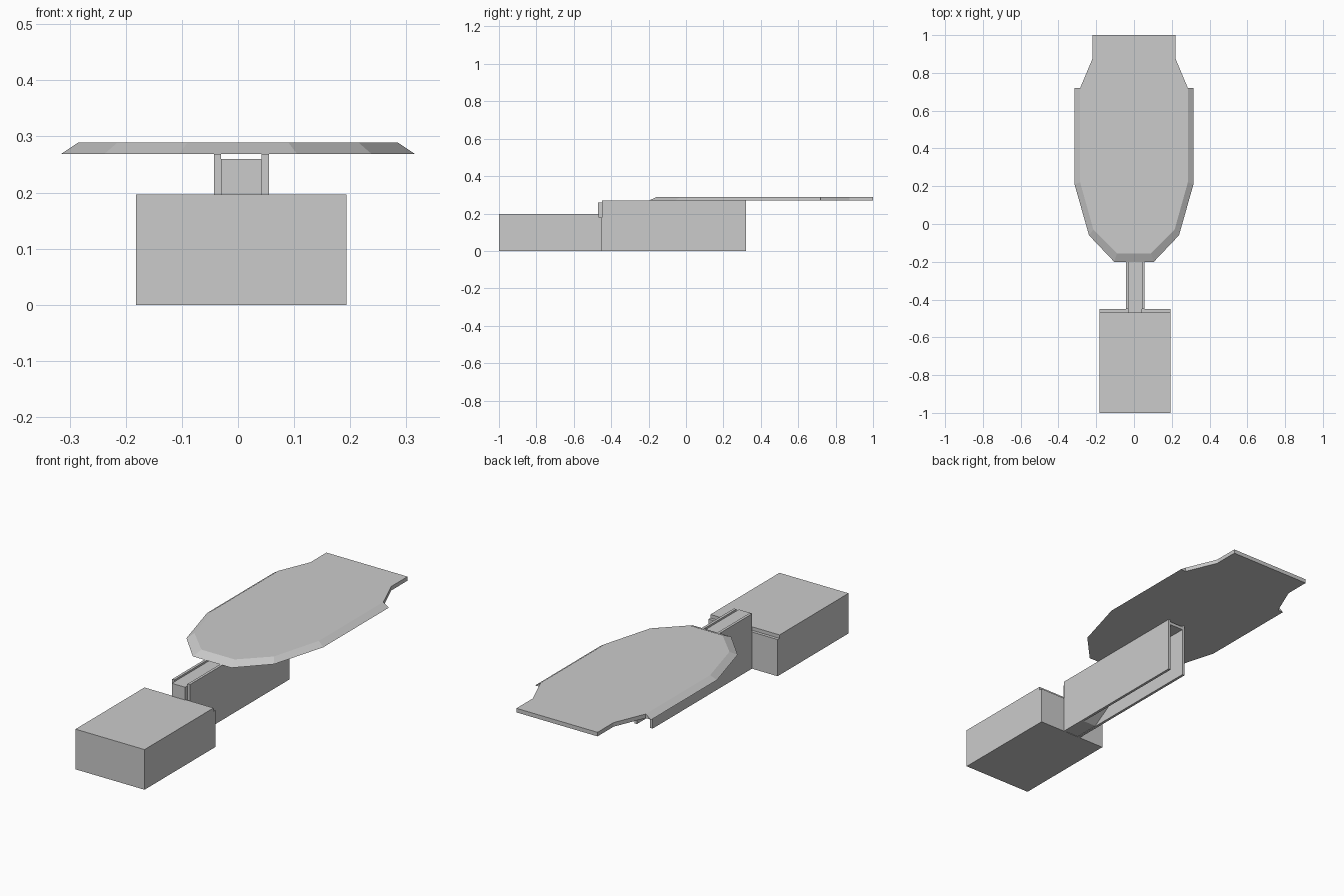
import bpy
import bmesh

if "Cube" in bpy.data.objects:
    bpy.data.objects.remove(bpy.data.objects["Cube"])


def loft(name, a, b):
    """Closed solid between two matching outlines."""
    bm = bmesh.new()
    va = [bm.verts.new(p) for p in a]
    vb = [bm.verts.new(p) for p in b]
    n = len(va)
    bm.faces.new(va)
    bm.faces.new(vb)
    for i in range(n):
        j = (i + 1) % n
        bm.faces.new((va[i], va[j], vb[j], vb[i]))
    bmesh.ops.remove_doubles(bm, verts=bm.verts[:], dist=1e-5)
    bmesh.ops.recalc_face_normals(bm, faces=bm.faces[:])
    mesh = bpy.data.meshes.new(name)
    bm.to_mesh(mesh)
    bm.free()
    obj = bpy.data.objects.new(name, mesh)
    bpy.context.collection.objects.link(obj)
    return obj


def extrude_x(name, yz, x0, x1):
    return loft(name, [(x0, y, z) for y, z in yz], [(x1, y, z) for y, z in yz])


def extrude_y(name, xz, y0, y1):
    return loft(name, [(x, y0, z) for x, z in xz], [(x, y1, z) for x, z in xz])


def mirrored(half, z):
    pts = half + [(-x, y) for x, y in reversed(half)]
    return [(x, y, z) for x, y in pts]


# Front block with a small step along its rear top edge
extrude_x("front_block", [(-1, 0), (-0.45, 0), (-0.45, 0.18), (-0.465, 0.18),
                          (-0.465, 0.197), (-1, 0.197)], -0.182, 0.193)

# Hollow rail: two side walls, a recessed top web, open below and behind
extrude_y("rail_channel", [(-0.043, 0), (-0.03, 0), (-0.03, 0.245), (0.042, 0.245),
                           (0.042, 0), (0.055, 0), (0.055, 0.269), (0.042, 0.269),
                           (0.042, 0.26), (-0.03, 0.26), (-0.03, 0.269),
                           (-0.043, 0.269)], -0.45, 0.32)

# Tongue at the front of the rail, resting in the step
extrude_x("rail_tongue", [(-0.47, 0.18), (-0.45, 0.18), (-0.45, 0.26), (-0.47, 0.26)],
          -0.03, 0.042)

# Sloped filler inside the front of the rail
extrude_x("rail_ramp", [(-0.45, 0.002), (-0.32, 0.002), (0.05, 0.246), (-0.45, 0.246)],
          -0.031, 0.043)

# Thin top plate with bevelled rim and narrower rear tab
lower = [(0.105, -0.2), (0.238, -0.06), (0.315, 0.21), (0.315, 0.72),
         (0.285, 0.72), (0.22, 0.875), (0.22, 1.0)]
upper = [(0.09, -0.155), (0.215, -0.03), (0.285, 0.22), (0.285, 0.72),
         (0.285, 0.72), (0.22, 0.875), (0.22, 1.0)]
loft("top_plate", mirrored(lower, 0.269), mirrored(upper, 0.289))
